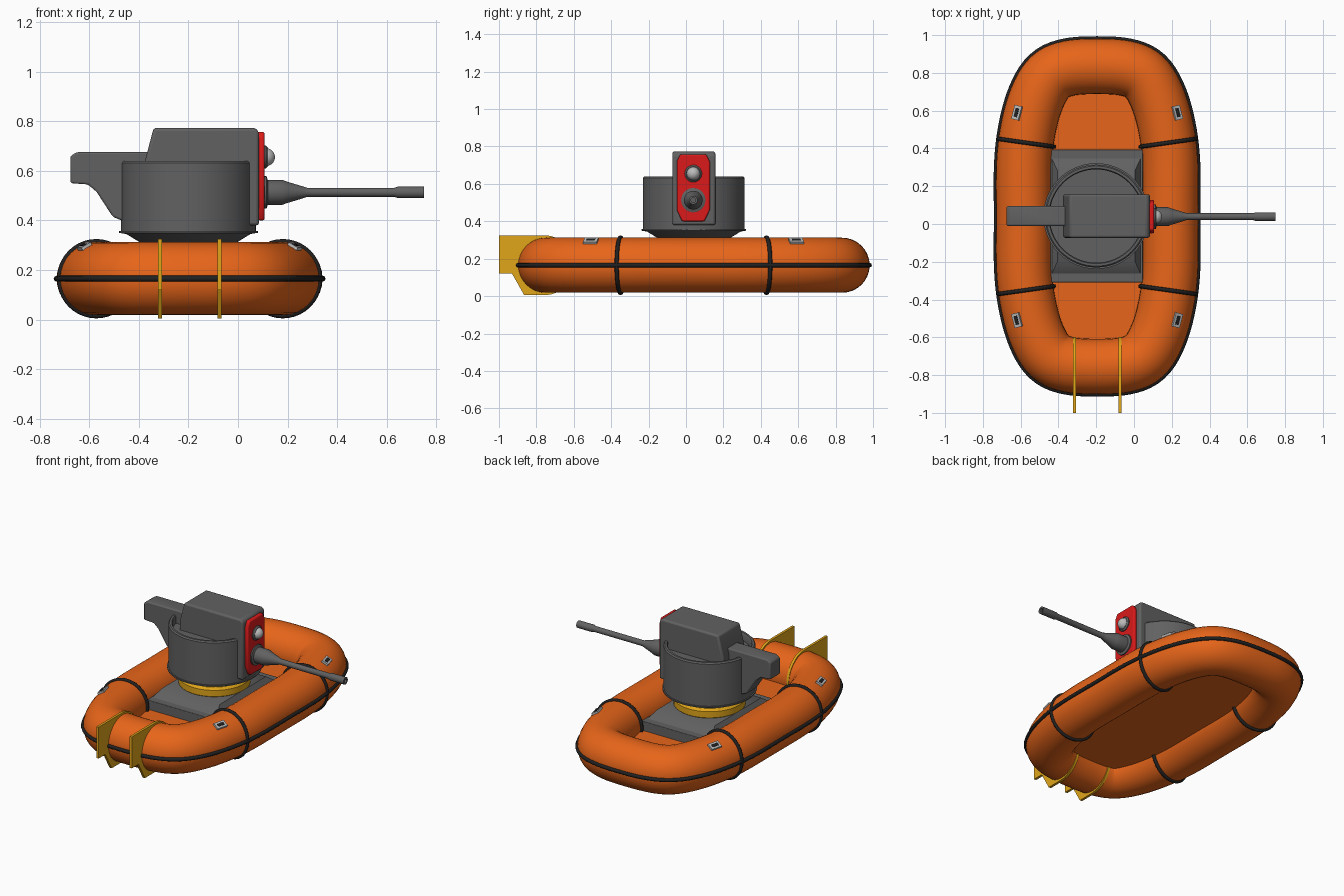
import bpy, bmesh, math
from mathutils import Vector, Matrix

if "Cube" in bpy.data.objects:
    bpy.data.objects.remove(bpy.data.objects["Cube"])

CX, CY, TZ, R = -0.195, 0.04, 0.165, 0.147   # raft centre, tube height, tube radius
TX, TY = -0.2, 0.042                         # turret centre


def mat(name, c):
    m = bpy.data.materials.new(name)
    m.diffuse_color = (*c, 1)
    m.use_nodes = True
    m.node_tree.nodes["Principled BSDF"].inputs["Base Color"].default_value = m.diffuse_color
    return m


ORANGE = mat("orange", (0.8, 0.13, 0.01))
BLACK = mat("black", (0.015, 0.015, 0.015))
GOLD = mat("gold", (0.75, 0.38, 0.01))
RED = mat("red", (0.7, 0.01, 0.01))
GREY = mat("dark_grey", (0.12, 0.12, 0.12))
LIGHT = mat("light_grey", (0.5, 0.5, 0.5))


def finish(bm, name, m, bevel=0.0, angle=35):
    bmesh.ops.recalc_face_normals(bm, faces=bm.faces)
    me = bpy.data.meshes.new(name)
    bm.to_mesh(me)
    bm.free()
    o = bpy.data.objects.new(name, me)
    bpy.context.collection.objects.link(o)
    me.materials.append(m)
    if bevel:
        b = o.modifiers.new("bevel", 'BEVEL')
        b.width, b.segments, b.limit_method = bevel, 3, 'ANGLE'
    bpy.ops.object.select_all(action='DESELECT')
    o.select_set(True)
    bpy.context.view_layer.objects.active = o
    bpy.ops.object.shade_smooth_by_angle(angle=math.radians(angle))
    return o


def prism(name, pts, direction, m, bevel=0.0):
    """Extrude a flat 3D outline along a direction."""
    bm = bmesh.new()
    f = bm.faces.new([bm.verts.new(p) for p in pts])
    g = bmesh.ops.extrude_face_region(bm, geom=[f])["geom"]
    bmesh.ops.translate(bm, vec=direction, verts=[v for v in g if isinstance(v, bmesh.types.BMVert)])
    return finish(bm, name, m, bevel)


def lathe(name, prof, m, matrix, steps=48):
    """Spin (radius, height) points around the local z axis."""
    bm = bmesh.new()
    vs = [bm.verts.new((r, 0, z)) for r, z in prof]
    es = [bm.edges.new(p) for p in zip(vs, vs[1:])]
    bmesh.ops.spin(bm, geom=vs + es, axis=(0, 0, 1), cent=(0, 0, 0), angle=math.tau, steps=steps)
    bmesh.ops.remove_doubles(bm, verts=bm.verts, dist=1e-5)
    bm.transform(matrix)
    return finish(bm, name, m)


# Raft centre line: smooth closed path from one quarter of control points
quarter = [(.388, 0), (.387, .28), (.364, .47), (.318, .63), (.25, .74), (.15, .785), (0, .795)]
half = quarter + [(-x, y) for x, y in quarter[-2::-1]]
ctrl = [Vector(p) for p in half + [(-x, -y) for x, y in half[1:-1]]]
path, N = [], len(ctrl)
for i in range(N):
    a, b, c, d = (ctrl[(i + k) % N] for k in (-1, 0, 1, 2))
    for s in range(5):
        t = s / 5
        p = 0.5 * (2 * b + (c - a) * t + (2 * a - 5 * b + 4 * c - d) * t * t + (3 * b - a - 3 * c + d) * t ** 3)
        path.append(Vector((p.x + CX, p.y + CY, TZ)))


def tangent(i):
    return (path[(i + 1) % len(path)] - path[i - 1]).normalized()


def outward(i):
    t = tangent(i)
    return Vector((t.y, -t.x, 0))


def sweep(name, offset, radius, sides, m):
    bm = bmesh.new()
    rings = []
    for i, p in enumerate(path):
        n = outward(i)
        rings.append([bm.verts.new(p + n * (offset + radius * math.cos(a)) + Vector((0, 0, radius * math.sin(a))))
                      for a in (math.tau * k / sides for k in range(sides))])
    for i in range(len(rings)):
        A, B = rings[i - 1], rings[i]
        for k in range(sides):
            bm.faces.new((A[k - 1], A[k], B[k], B[k - 1]))
    return finish(bm, name, m, angle=60)


sweep("raft_tube", 0, R, 32, ORANGE)
sweep("raft_seam", R, 0.012, 8, BLACK)
prism("raft_floor", [(p.x, p.y, 0.12) for p in path], (0, 0, 0.025), ORANGE)


# Straps and lashing rings on each side, front and back
def nearest(x, y):
    return min(range(len(path)), key=lambda i: (path[i] - Vector((x, y, TZ))).length)


for sx in (-1, 1):
    for sy in (-1, 1):
        tag = ("left" if sx < 0 else "right") + ("_front" if sy < 0 else "_back")
        i = nearest(CX + sx * .38, CY + sy * .39)
        p = path[i].copy()
        p.y = CY + sy * .39
        bpy.ops.mesh.primitive_torus_add(major_radius=R + .002, minor_radius=.011, major_segments=40, minor_segments=8,
                                         location=p, rotation=tangent(i).to_track_quat('Z', 'Y').to_euler())
        o = bpy.context.object
        o.name = "strap_" + tag
        o.data.materials.append(BLACK)
        bpy.ops.object.shade_smooth()
        i = nearest(CX + sx * .355, CY + sy * .53)
        n, t = outward(i), tangent(i)
        up = (n * .5 + Vector((0, 0, .87))).normalized()
        side = t.cross(up)
        c = Vector((CX + sx * .352, CY + sy * .53, TZ)) + up * (R - .004)
        for nm, w, l, h, m in (("ring_plate_", .022, .038, .014, LIGHT), ("ring_hole_", .01, .024, .016, BLACK)):
            prism(nm + tag, [c + side * a * w + t * b * l for a, b in ((-1, -1), (1, -1), (1, 1), (-1, 1))],
                  up * h, m)

# Fins clamped round the front tube
for k, x in enumerate((-.315, -.075)):
    arc = [(-.757 + .16 * math.sin(a), TZ - .16 * math.cos(a)) for a in (math.pi * j / 16 for j in range(17))]
    fin = [(-1, .325), (-1, .12), (-.93, .12), (-.865, .005)] + arc
    prism(f"fin_{k + 1}", [(x - .008, y, z) for y, z in fin], (.016, 0, 0), GOLD)


# Mounting plate: slab and tapered upper step
def frustum(name, lo, hi, z0, z1, m, bevel=0.0):
    bm = bmesh.new()
    bmesh.ops.create_cube(bm, size=2)
    for v in bm.verts:
        w, l = hi if v.co.z > 0 else lo
        v.co = (TX + v.co.x * w, TY + v.co.y * l, z1 if v.co.z > 0 else z0)
    return finish(bm, name, m, bevel)


frustum("mount_slab", (.247, .352), (.247, .352), .13, .205, GREY, .004)
frustum("mount_step", (.235, .305), (.205, .24), .205, .25, GREY)

# Turret
T = Matrix.Translation((TX, TY, 0))
lathe("turning_ring", [(0, .245), (.2, .245), (.213, .255), (.213, .295), (.2, .31), (0, .31)], GOLD, T)
lathe("turret_base", [(0, .305), (.185, .305), (.25, .345), (.28, .35), (.28, .358), (0, .358)], GREY, T)
lathe("turret_shell", [(0, .355), (.272, .355), (.272, .632), (.265, .64), (.252, .64), (.247, .632), (.247, .59),
                       (0, .59)], GREY, T, 64)
house = [(-.375, .42), (-.375, .64), (-.34, .773), (.07, .773), (.085, .755), (.085, .38), (-.2, .38)]
prism("gun_housing", [(x, TY - .115, z) for x, z in house], (0, .23, 0), GREY, .018)
rear = [(-.65, .675), (-.675, .66), (-.675, .55), (-.605, .545), (-.57, .515), (-.505, .415), (-.47, .4), (-.34, .4),
        (-.34, .675)]
prism("rear_counterweight", [(x, TY - .052, z) for x, z in rear], (0, .104, 0), GREY, .008)

# Red face plate
face = [(.06, .4), (.088, .46), (.088, .72), (.07, .757)]
face += [(-y, z) for y, z in reversed(face)]
prism("face_plate", [(.08, TY - .003 + y, z) for y, z in face], (.027, 0, 0), RED, .008)

# Lamp and gun, both turned along x
X = Matrix.Rotation(math.pi / 2, 4, 'Y')
AT = lambda z: Matrix.Translation((0, TY - .003, z)) @ X
lathe("lamp_ring", [(0, .1), (.046, .1), (.046, .112), (.038, .12), (0, .12)], GREY, AT(.655), 32)
lathe("lamp", [(.036 * math.sin(a), .113 + .036 * math.cos(a)) for a in (math.pi * j / 14 for j in range(15))],
      LIGHT, AT(.655), 32)
lathe("gun_barrel", [(0, .1), (.065, .1), (.065, .115), (.05, .12), (.05, .18), (.044, .195), (.022, .268), (.018, .28),
                     (.018, .63), (.023, .645), (.023, .75), (.012, .75), (.012, .7), (0, .7)], GREY, AT(.513), 32)
